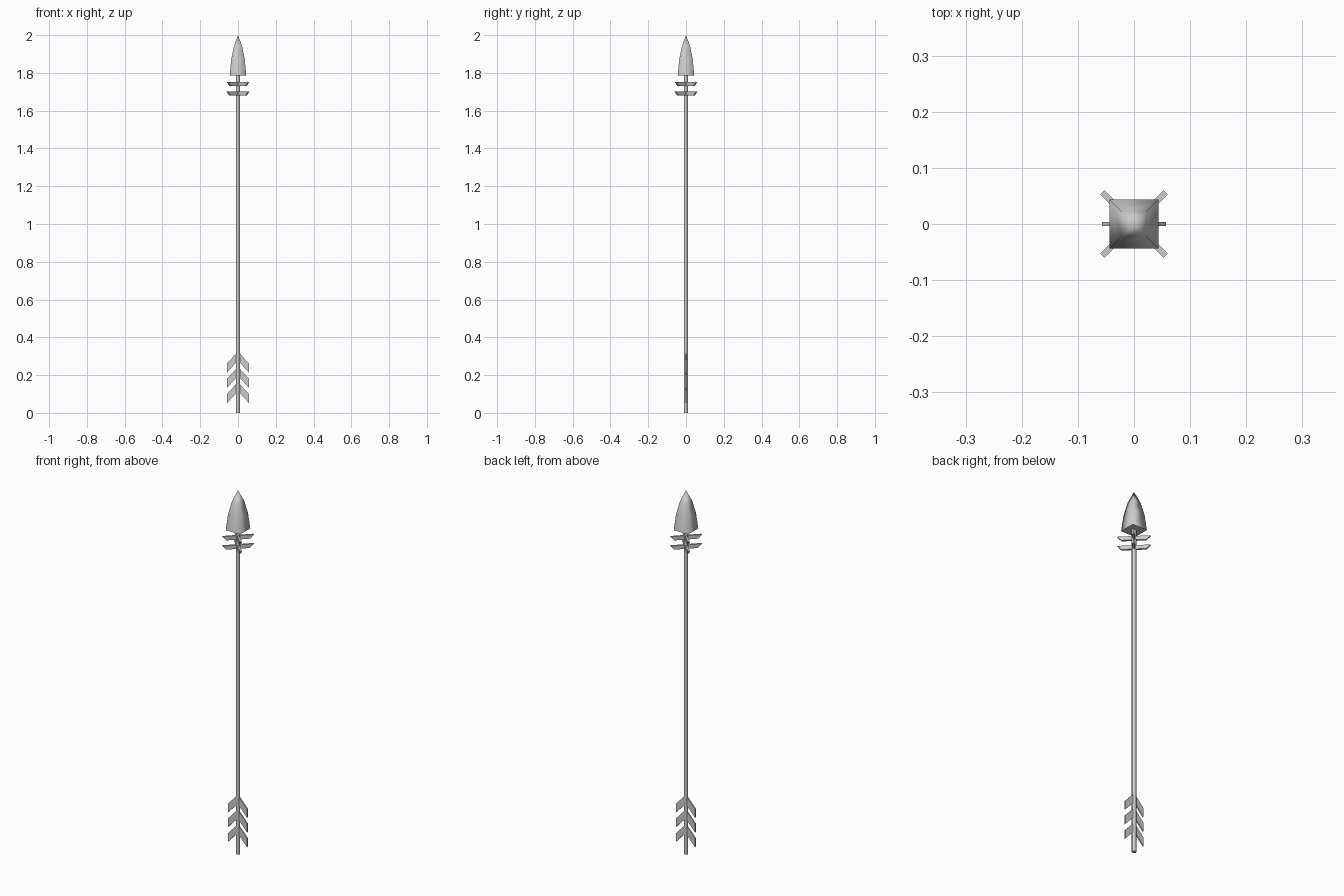
import bpy, bmesh, math

if "Cube" in bpy.data.objects:
    bpy.data.objects.remove(bpy.data.objects["Cube"])


def make_object(name, bm):
    bmesh.ops.recalc_face_normals(bm, faces=bm.faces[:])
    mesh = bpy.data.meshes.new(name)
    bm.to_mesh(mesh)
    bm.free()
    obj = bpy.data.objects.new(name, mesh)
    bpy.context.collection.objects.link(obj)
    return obj


def smooth(obj, degrees):
    bpy.ops.object.select_all(action='DESELECT')
    obj.select_set(True)
    bpy.context.view_layer.objects.active = obj
    bpy.ops.object.shade_smooth_by_angle(angle=math.radians(degrees))


def plate(name, outline, thickness, turn=0.0):
    """Flat plate drawn in the xz plane, centred on y = 0, turned about z."""
    bm = bmesh.new()
    face = bm.faces.new([bm.verts.new((x, -thickness / 2, z)) for x, z in outline])
    ext = bmesh.ops.extrude_face_region(bm, geom=[face])
    verts = [v for v in ext["geom"] if isinstance(v, bmesh.types.BMVert)]
    bmesh.ops.translate(bm, verts=verts, vec=(0, thickness, 0))
    obj = make_object(name, bm)
    obj.rotation_euler.z = turn
    return obj


# Shaft
bpy.ops.mesh.primitive_cylinder_add(vertices=8, radius=0.011, depth=1.80, location=(0, 0, 0.90))
shaft = bpy.context.object
shaft.name = "shaft"
smooth(shaft, 50)

# Four-sided curved arrowhead
bm = bmesh.new()
rings = []
for half, z in [(0.044, 1.785), (0.036, 1.87), (0.022, 1.94)]:
    rings.append([bm.verts.new((sx * half, sy * half, z))
                  for sx, sy in [(-1, -1), (1, -1), (1, 1), (-1, 1)]])
tip = bm.verts.new((0, 0, 2.0))
bm.faces.new(rings[0])
for i in range(4):
    j = (i + 1) % 4
    for low, high in zip(rings, rings[1:]):
        bm.faces.new([low[i], low[j], high[j], high[i]])
    bm.faces.new([rings[-1][i], rings[-1][j], tip])
smooth(make_object("arrowhead", bm), 91)

# Two crossed pairs of diagonal bars below the head
for level, z in enumerate([1.731, 1.68]):
    outline = [(-0.060, z), (0.060, z), (0.080, z + 0.021), (-0.080, z + 0.021)]
    for side, turn in enumerate([45, -45]):
        plate(f"cross_bar_{level}_{side}", outline, 0.011, math.radians(turn))

# Three pairs of swept fletching feathers
for row in range(3):
    top = 0.325 - 0.081 * row
    for side, s in [("left", -1), ("right", 1)]:
        outline = [(0, top), (s * 0.057, top - 0.062),
                   (s * 0.057, top - 0.110), (0, top - 0.048)]
        plate(f"feather_{side}_{row}", outline, 0.007)
